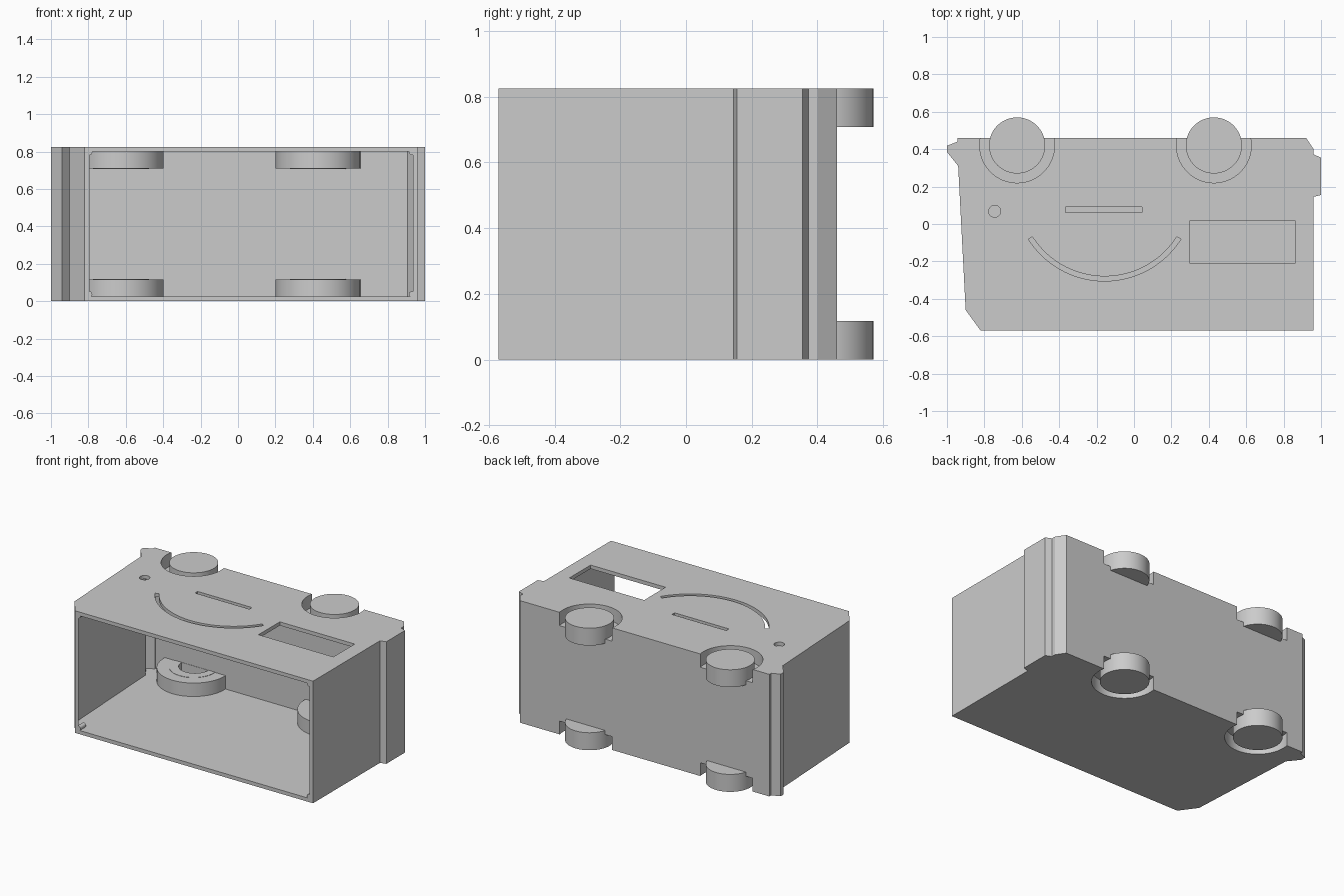
import bpy, bmesh, math

if "Cube" in bpy.data.objects:
    bpy.data.objects.remove(bpy.data.objects["Cube"])

H = 0.825            # body depth along z
WHEELS = [(-0.625, 0.42), (0.427, 0.42)]

grey = bpy.data.materials.new("plain grey")
grey.diffuse_color = (0.6, 0.6, 0.6, 1)
grey.use_nodes = True
grey.node_tree.nodes["Principled BSDF"].inputs["Base Color"].default_value = grey.diffuse_color


def prism(name, pts, z0, z1):
    """Extrude a flat outline between two heights."""
    bm = bmesh.new()
    face = bm.faces.new([bm.verts.new((x, y, z0)) for x, y in pts])
    ext = bmesh.ops.extrude_face_region(bm, geom=[face])
    for v in ext["geom"]:
        if isinstance(v, bmesh.types.BMVert):
            v.co.z = z1
    bmesh.ops.recalc_face_normals(bm, faces=bm.faces)
    mesh = bpy.data.meshes.new(name)
    bm.to_mesh(mesh)
    bm.free()
    mesh.materials.append(grey)
    ob = bpy.data.objects.new(name, mesh)
    bpy.context.collection.objects.link(ob)
    return ob


def arc(cx, cy, r, a0, a1, n):
    return [(cx + r * math.cos(math.radians(a0 + (a1 - a0) * i / n)),
             cy + r * math.sin(math.radians(a0 + (a1 - a0) * i / n))) for i in range(n + 1)]


def circle(cx, cy, r, n=64):
    return arc(cx, cy, r, 0, 360, n)[:-1]


def rect(x0, x1, y0, y1):
    return [(x0, y0), (x1, y0), (x1, y1), (x0, y1)]


def cut(target, cutter, keep=False):
    """Boolean difference, applied at once."""
    mod = target.modifiers.new("cut", "BOOLEAN")
    mod.operation = "DIFFERENCE"
    mod.solver = "EXACT"
    mod.object = cutter
    bpy.context.view_layer.objects.active = target
    bpy.ops.object.modifier_apply(modifier=mod.name)
    if not keep:
        bpy.data.objects.remove(cutter)


def span(side, a, b):
    """Heights a..b measured inward from the lower or upper face."""
    return (a, b) if side == 0 else (H - b, H - a)


# Body: side outline of the car with bumpers
body = prism("car_body", [
    (-0.82, -0.57), (0.96, -0.57), (0.96, 0.145), (1.0, 0.155), (1.0, 0.355),
    (0.96, 0.372), (0.96, 0.40), (0.92, 0.46), (-0.945, 0.46), (-0.945, 0.44),
    (-1.0, 0.418), (-1.0, 0.385), (-0.94, 0.31), (-0.90, -0.46)], 0, H)

# Hollow inside, open at the front, leaving the wheel wells standing
cavity = prism("cavity", [
    (-0.79, -0.65), (0.935, -0.65), (0.935, 0.17), (0.975, 0.18), (0.975, 0.34),
    (0.935, 0.355), (0.935, 0.39), (0.905, 0.435), (-0.92, 0.435), (-0.92, 0.425),
    (-0.97, 0.402), (-0.915, 0.32), (-0.875, -0.465), (-0.79, -0.575)], 0.025, H - 0.025)
for side in (0, 1):
    for x, y in WHEELS:
        cut(cavity, prism("well", circle(x, y, 0.227), *span(side, -0.05, 0.116)))
cut(body, cavity)

# Wheels in their recessed wells, with a half-round pocket on the inside
for side in (0, 1):
    for i, (x, y) in enumerate(WHEELS):
        cut(body, prism("recess", circle(x, y, 0.20), *span(side, -0.05, 0.09)))
        wheel = prism(f"wheel_{side}_{i}", circle(x, y, 0.15), *span(side, 0, 0.118))
        pocket = prism("pocket", arc(x, y + 0.013, 0.10, 180, 360, 32), *span(side, 0.03, 0.15))
        cut(body, pocket, keep=True)
        cut(wheel, pocket)

# Openings in the upper panel: window, slot, round hole and curved slit
curve = arc(-0.157, 0.178, 0.483, 212.5, 327.5, 40) + arc(-0.157, 0.178, 0.458, 327.5, 212.5, 40)
for outline in (rect(0.30, 0.86, -0.21, 0.018), rect(-0.365, 0.042, 0.062, 0.09),
                circle(-0.745, 0.068, 0.032, 32), curve):
    cut(body, prism("opening", outline, H - 0.06, H + 0.05))

# Small pegs in the four corners of the open front
for x in (-0.795, 0.93):
    for z in (0.037, 0.797):
        peg = prism("corner_peg", circle(0, 0, 0.016, 24), 0, 0.06)
        peg.rotation_euler.x = -math.pi / 2
        peg.location = (x, -0.57, z)

# Smooth round walls, keep corners crisp
for ob in bpy.context.collection.objects:
    bpy.ops.object.select_all(action="DESELECT")
    ob.select_set(True)
    bpy.context.view_layer.objects.active = ob
    bpy.ops.object.shade_smooth_by_angle(angle=math.radians(20))
